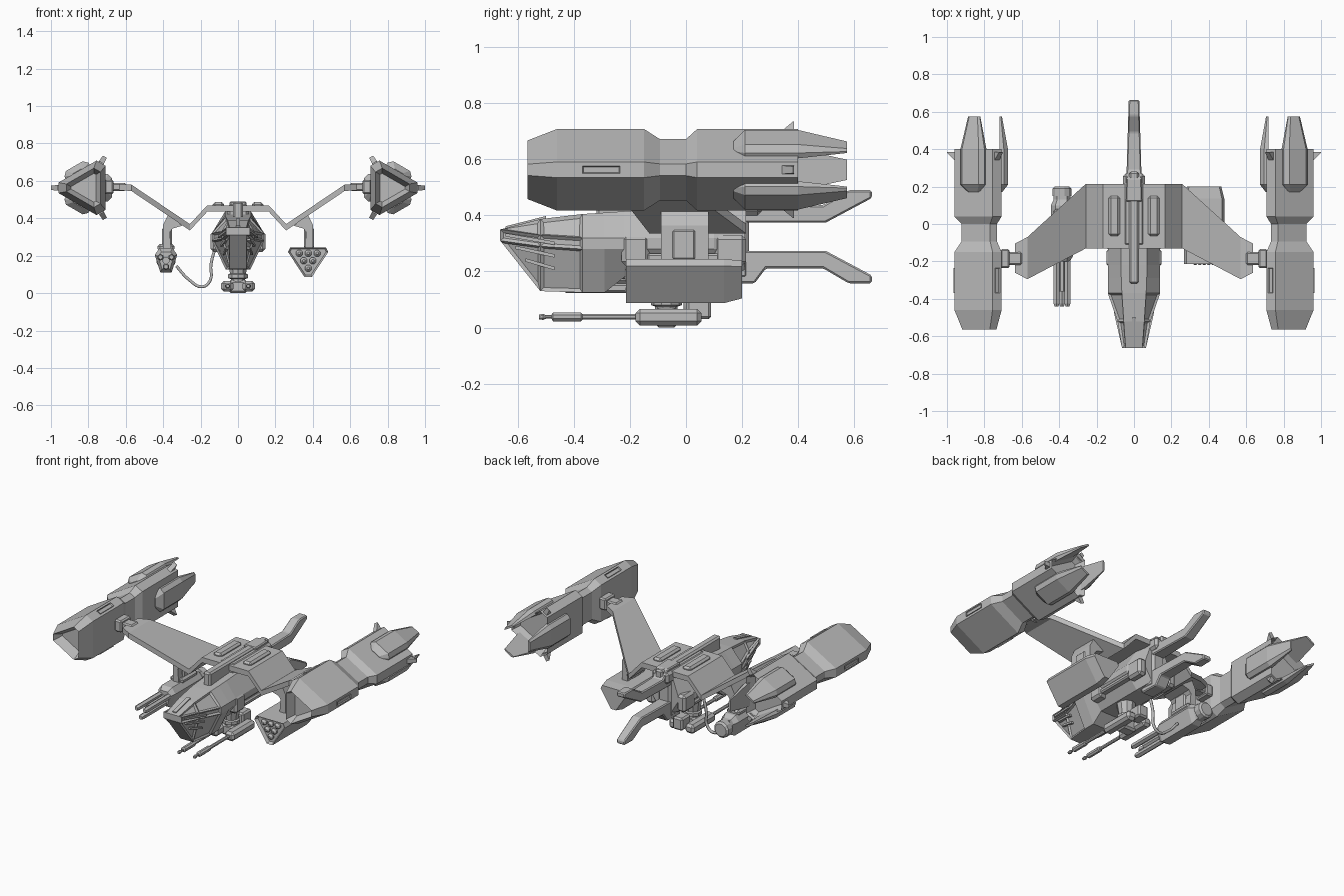
import bpy
import bmesh
from math import pi, cos, sin, radians
from mathutils import Matrix, Vector

default_cube = bpy.data.objects.get("Cube")
if default_cube:
    bpy.data.objects.remove(default_cube, do_unlink=True)

hull_grey = bpy.data.materials.new("hull_grey")
hull_grey.use_nodes = True
hull_grey.diffuse_color = (0.5, 0.5, 0.5, 1)
hull_grey.node_tree.nodes["Principled BSDF"].inputs["Base Color"].default_value = (0.5, 0.5, 0.5, 1)


# ---- helpers ----
def finish(name, bm, mirror=False, bevel=0):
    bmesh.ops.recalc_face_normals(bm, faces=bm.faces)
    mesh = bpy.data.meshes.new(name)
    bm.to_mesh(mesh)
    bm.free()
    mesh.materials.append(hull_grey)
    obj = bpy.data.objects.new(name, mesh)
    bpy.context.scene.collection.objects.link(obj)
    if bevel:
        modifier = obj.modifiers.new("edge_bevel", "BEVEL")
        modifier.width = bevel
        modifier.segments = 1
    if mirror:
        obj.modifiers.new("mirror", "MIRROR").use_axis = (True, False, False)
    return obj


def loft(bm, rings, matrix=Matrix()):
    """Skin a series of point rings and cap both ends."""
    rows = [[bm.verts.new(matrix @ Vector(p)) for p in ring] for ring in rings]
    count = len(rows[0])
    for a, b in zip(rows, rows[1:]):
        for i in range(count):
            j = (i + 1) % count
            bm.faces.new((a[i], a[j], b[j], b[i]))
    caps = [bm.faces.new(rows[0]), bm.faces.new(rows[-1])]
    bmesh.ops.recalc_face_normals(bm, faces=bm.faces)
    return caps


def section(outline, y, scale=1, x=0, z=0):
    return [(x + px * scale, y, z + pz * scale) for px, pz in outline]


def prism(name, outline, y0, y1, x=0, z=0, mirror=False, bevel=0):
    bm = bmesh.new()
    loft(bm, [section(outline, y, 1, x, z) for y in (y0, y1)])
    return finish(name, bm, mirror, bevel)


def box(name, xs, ys, zs, mirror=False, bevel=0.008):
    (a, b), (c, d) = xs, zs
    return prism(name, [(a, c), (b, c), (b, d), (a, d)], *ys, mirror=mirror, bevel=bevel)


def circle(radius, sides=8):
    return [(radius * cos(2 * pi * (i + .5) / sides), radius * sin(2 * pi * (i + .5) / sides))
            for i in range(sides)]


def turned(name, profile, x, z, sides=8, mirror=False):
    """Round part along y from (y, radius) pairs."""
    bm = bmesh.new()
    loft(bm, [section(circle(r, sides), y, 1, x, z) for y, r in profile])
    return finish(name, bm, mirror)


def column(name, profile, y, sides=10):
    """Round part along z from (z, radius) pairs."""
    bm = bmesh.new()
    loft(bm, [[(px, y + py, z) for px, py in circle(r, sides)] for z, r in profile])
    return finish(name, bm)


def sunk(bm, faces, thickness, depth):
    bmesh.ops.inset_individual(bm, faces=faces, thickness=thickness, depth=depth, use_even_offset=True)


# ---- engine nacelles: triangular tubes with cut corners ----
centre = Matrix.Translation((.808, 0, .563))
tube = []
for turn in (0, 120, 240):
    for side in (-1, 1):
        tube.append(Matrix.Rotation(radians(turn), 2) @ Vector((.152, side * .028)))
bm = bmesh.new()
stations = [(-.565, .72), (-.46, 1), (-.15, 1), (-.093, .75), (0, .75), (.04, 1), (.4, 1)]
caps = loft(bm, [section(tube, y, s) for y, s in stations], centre)
sunk(bm, caps, .024, -.06)
finish("engine_nacelle", bm, mirror=True)

pads, corner_fins, vents = bmesh.new(), bmesh.new(), bmesh.new()
for turn in (0, 120, 240):
    corner = centre @ Matrix.Rotation(radians(turn), 4, "Y")
    flat = centre @ Matrix.Rotation(radians(turn + 180), 4, "Y")
    # long armoured pads on the broad faces, reaching behind the tube
    rings = []
    for y, top, w in [(.17, .103, .035), (.21, .134, .074), (.4, .134, .074), (.575, .102, .036)]:
        t = (top - .09) * .5
        rings.append([(.09, y, -w), (.09, y, w), (.09 + t, y, w), (top, y, w * .7),
                      (top, y, -w * .7), (.09 + t, y, -w)])
    loft(pads, rings, flat)
    # small fins and vents on the cut corners
    loft(corner_fins, [[(r, .33 + r - .14, w), (r, .385, w), (r, .385, -w), (r, .33 + r - .14, -w)]
                       for r, w in [(.14, .016), (.192, .012)]], corner)
    caps = loft(vents, [[(r, -.37, .014), (r, -.235, .014), (r, -.235, -.014), (r, -.37, -.014)]
                        for r in (.145, .158)], corner)
    sunk(vents, caps[1:], .005, -.008)
finish("nacelle_pad", pads, mirror=True)
finish("nacelle_corner_fin", corner_fins, mirror=True)
finish("nacelle_vent", vents, mirror=True)
box("nacelle_joint", (.6, .72), (-.22, -.15), (.545, .59), mirror=True)
box("nacelle_joint_collar", (.665, .715), (-.235, -.135), (.53, .605), mirror=True)

# ---- cranked wing ----
bm = bmesh.new()
rings = []
for x, z, y0, y1 in [(0, .452, -.13, .215), (.165, .452, -.13, .215), (.257, .352, -.13, .215),
                     (.57, .563, -.295, -.07), (.637, .567, -.26, -.105)]:
    rings.append([(x, y0, z - .017), (x, y1, z - .017), (x, y1, z + .017), (x, y0, z + .017)])
loft(bm, rings)
finish("wing", bm, mirror=True)
box("wing_top_box", (.075, .135), (-.065, .15), (.45, .487), mirror=True, bevel=.012)
box("wing_root_plate", (-.058, .058), (-.12, .27), (.4, .474), bevel=.015)
box("dorsal_spine", (-.026, .026), (-.32, .28), (.39, .488), bevel=.01)

# ---- fuselage ----
bm = bmesh.new()
rings = []
for y, top_w, top, mid_w, mid, low_w, low in [
        (-.663, .045, .35, .064, .33, .045, .31), (-.52, .055, .387, .088, .31, .045, .13),
        (-.37, .065, .405, .14, .3, .065, .125), (-.29, .068, .41, .14, .3, .065, .125),
        (-.22, .07, .415, .14, .3, .065, .18), (.1, .07, .435, .14, .3, .065, .18),
        (.21, .05, .435, .09, .3, .04, .2)]:
    half = [(top_w, top), (mid_w, mid + .02), (mid_w, mid - .02), (low_w, low)]
    rings.append(section(half + [(-x, z) for x, z in reversed(half)], y))
loft(bm, rings)
# sunken window and chin panels on the nose sides
panels = [f for f in bm.faces if f.calc_center_median().y < -.4
          and abs(f.calc_center_median().x) > .03 and f.calc_area() > .004]
sunk(bm, panels, .011, -.009)
finish("fuselage", bm)
bm = bmesh.new()
loft(bm, [[(-.012, y, z - .02), (.012, y, z - .02), (.012, y, z), (-.012, y, z)]
          for y, z in [(-.645, .361), (-.5, .398)]])
finish("nose_ridge", bm)
bm = bmesh.new()
for k in range(3):
    drop = k * .045
    loft(bm, [[(w - .02, y, z), (w, y, z), (w, y, z + .012), (w - .02, y, z + .012)]
              for y, w, z in [(-.645 + drop * .8, .068 - k * .002, .325 - drop),
                              (-.47, .108 - k * .014, .295 - drop)]])
finish("cheek_slat", bm, mirror=True)
box("side_housing", (.08, .146), (-.23, -.13), (.22, .33), mirror=True, bevel=.015)
box("rear_side_housing", (.08, .14), (.1, .215), (.22, .33), mirror=True, bevel=.015)
box("side_rail", (.08, .143), (-.14, .12), (.235, .265), mirror=True)

# ---- twin tail booms, the lower one a reflection of the upper ----
boom = [(.12, .375), (.5, .375), (.663, .462), (.663, .49), (.58, .49), (.49, .437),
        (.285, .437), (.245, .49), (.12, .49)]
for name, flip in [("upper_tail_boom", 1), ("lower_tail_boom", -1)]:
    bm = bmesh.new()
    rings = []
    for side in (-1, 1):
        rings.append([(side * (.045 - .03 * max(0, y - .1)), y, .324 + flip * (z - .324))
                      for y, z in boom])
    loft(bm, rings)
    finish(name, bm, bevel=.006)
box("tail_root", (-.045, .045), (.1, .225), (.17, .45), bevel=.015)

# ---- weapon pylons ----
strut = [(.3, .36), (.37, .425), (.4, .365), (.4, .24), (.358, .24), (.365, .325), (.35, .345)]
prism("pylon", strut, -.09, .08, mirror=True)
box("pylon_rib", (.352, .406), (-.05, .035), (.24, .35), mirror=True)

# ---- rocket pod under the left wing ----
pod_shape = [(-.095, .245), (.095, .245), (.108, .22), (.02, .087), (-.02, .087), (-.108, .22)]
bm = bmesh.new()
pod_rings = [section(pod_shape, -.215, 1, .375)]
pod_rings += [section(pod_shape, .135, 1, .375), section(pod_shape, .2, .85, .375, .03)]
caps = loft(bm, pod_rings)
sunk(bm, caps[:1], .01, -.02)
finish("rocket_pod", bm)
for row in range(3):
    for k in range(3 - row):
        turned("rocket", [(-.218, .007), (-.205, .019), (-.15, .019)],
               .375 + (k - (2 - row) / 2) * .048, .213 - row * .04)

# ---- rotary cannon under the right wing ----
gun_x, gun_z = -.385, .175
shell = [(-.035, .065), (.035, .065), (.06, .03), (.03, -.065), (-.03, -.065), (-.06, .03)]
bm = bmesh.new()
loft(bm, [section(shell, y, s, gun_x, gun_z)
          for y, s in [(-.2, .7), (-.17, 1), (.1, 1), (.13, .75), (.15, .75)]])
finish("cannon_body", bm)
turned("cannon_rear_ring", [(.145, .035), (.15, .052), (.19, .052), (.2, .04)], gun_x, gun_z, 12)
turned("cannon_core", [(-.36, .02), (.1, .02)], gun_x, gun_z)
for turn in (30, 150, 270):
    px, pz = gun_x + .034 * cos(radians(turn)), gun_z + .034 * sin(radians(turn))
    turned("cannon_barrel", [(-.44, .012), (-.425, .018), (-.15, .018)], px, pz, 6)
box("cannon_mount", (gun_x - .045, gun_x + .045), (-.08, .08), (.225, .262), bevel=.012)

# feed cable from the cannon to the fuselage
curve = bpy.data.curves.new("feed_cable", "CURVE")
curve.dimensions = "3D"
curve.bevel_depth = .009
curve.bevel_resolution = 1
curve.resolution_u = 5
path = [(-.33, .145), (-.26, .07), (-.19, .034), (-.148, .07), (-.145, .15), (-.12, .25)]
spline = curve.splines.new("BEZIER")
spline.bezier_points.add(len(path) - 1)
for point, (x, z) in zip(spline.bezier_points, path):
    point.co = (x, 0, z)
    point.handle_left_type = point.handle_right_type = "AUTO"
curve.materials.append(hull_grey)
bpy.context.scene.collection.objects.link(bpy.data.objects.new("feed_cable", curve))

# ---- chin turret with twin guns ----
column("turret_neck", [(.05, .04), (.075, .04), (.08, .055), (.1, .055), (.105, .045), (.2, .06)], -.07)
box("turret_body", (-.05, .05), (-.11, -.03), (0, .07), bevel=.012)
box("turret_counterweight", (-.035, .035), (0, .09), (.03, .11), bevel=.01)
box("turret_gun_block", (.025, .09), (-.18, .055), (.008, .066), mirror=True, bevel=.015)
turned("turret_gun", [(-.525, .009), (-.51, .012), (-.5, .007), (-.48, .007), (-.475, .017),
                      (-.375, .017), (-.37, .011), (-.17, .011)], .055, .038, mirror=True)
